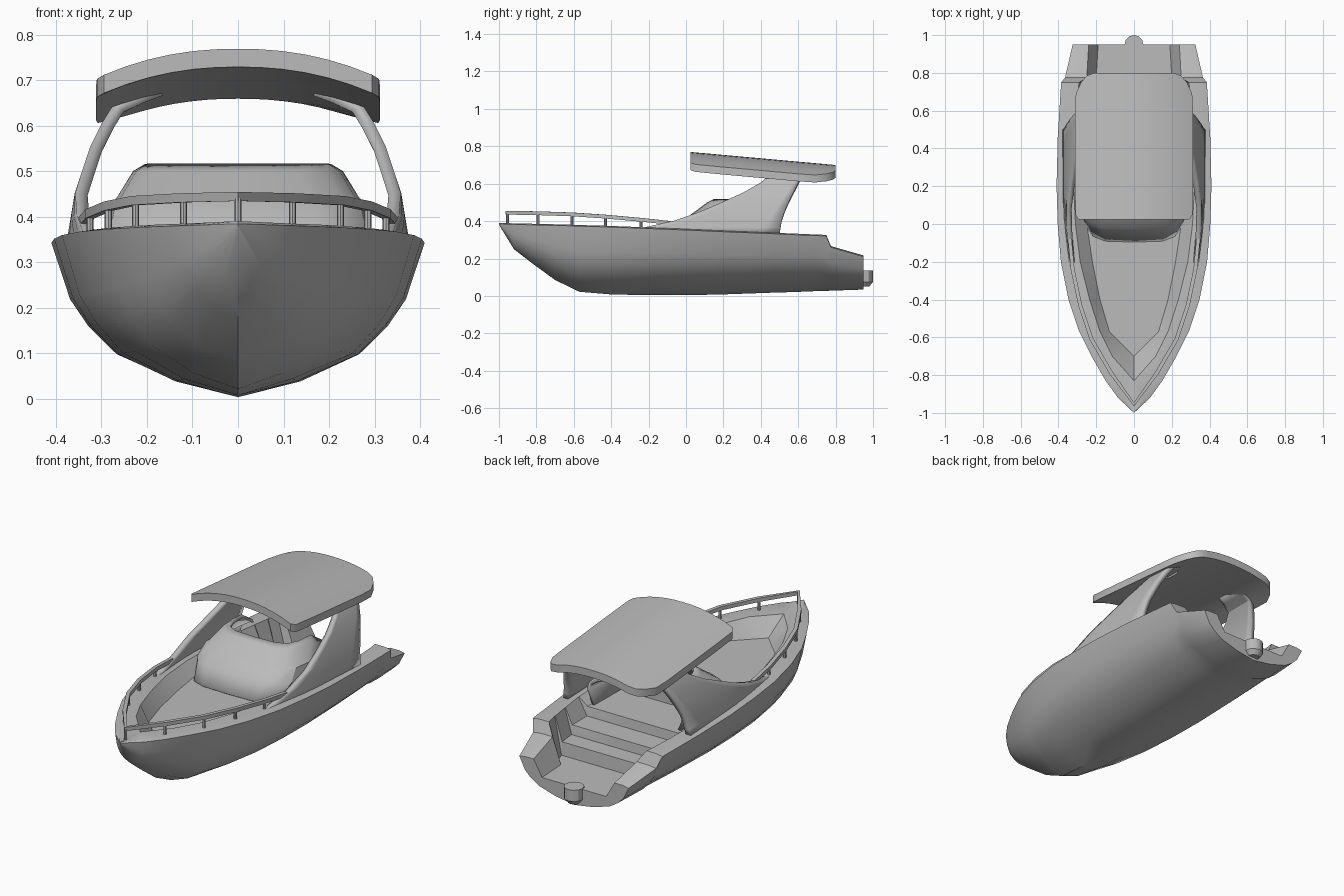
import bpy, bmesh, math
from mathutils import Vector

old = bpy.data.objects.get("Cube")
if old:
    bpy.data.objects.remove(old)

grey = bpy.data.materials.new("plain_grey")
grey.use_nodes = True
grey.diffuse_color = (0.5, 0.5, 0.5, 1)
grey.node_tree.nodes["Principled BSDF"].inputs["Base Color"].default_value = (0.5, 0.5, 0.5, 1)


def lerp_table(table, t):
    """Linear lookup in a list of (key, value) pairs."""
    for (a, va), (b, vb) in zip(table, table[1:]):
        if t <= b:
            return va + (vb - va) * max(0, (t - a) / (b - a))
    return table[-1][1]


def finish(name, bm, thickness=0, angle=30):
    bmesh.ops.remove_doubles(bm, verts=bm.verts, dist=0.0005)
    bmesh.ops.recalc_face_normals(bm, faces=bm.faces)
    mesh = bpy.data.meshes.new(name)
    bm.to_mesh(mesh)
    bm.free()
    mesh.materials.append(grey)
    obj = bpy.data.objects.new(name, mesh)
    bpy.context.collection.objects.link(obj)
    if thickness:
        mod = obj.modifiers.new("thickness", 'SOLIDIFY')
        mod.thickness = thickness
        mod.offset = 0
    bpy.ops.object.select_all(action='DESELECT')
    obj.select_set(True)
    bpy.context.view_layer.objects.active = obj
    bpy.ops.object.shade_smooth_by_angle(angle=math.radians(angle))
    return obj


def loft(name, rows, closed=False, caps=False, **kw):
    """Skin a list of equally long point rows."""
    bm = bmesh.new()
    grid = [[bm.verts.new(p) for p in row] for row in rows]
    n = len(rows[0])
    for a, b in zip(grid, grid[1:]):
        for i in range(n if closed else n - 1):
            j = (i + 1) % n
            bm.faces.new((a[i], a[j], b[j], b[i]))
    if caps:
        bm.faces.new(grid[0])
        bm.faces.new(grid[-1])
    return finish(name, bm, **kw)


def mirrored(half):
    """Extend a half outline that starts on the centre line to the other side."""
    return [Vector((-p[0], p[1], p[2])) for p in reversed(half[1:])] + [Vector(p) for p in half]


# Hull: y, half beam, sheer height, keel height, inner rim, floor half width, floor height
STATIONS = [
    (-1.0, 0.0, .385, .38, 0, 0, .385),
    (-.92, .085, .382, .25, 0, 0, .382),
    (-.83, .15, .38, .18, 0, 0, .38),
    (-.7, .225, .377, .085, .115, 0, .30),
    (-.57, .29, .373, .022, .18, .13, .30),
    (-.4, .347, .368, .008, .235, .18, .30),
    (-.2, .387, .36, .004, .285, .22, .30),
    (0, .404, .352, .004, .31, .25, .30),
    (.2, .41, .343, .008, .32, .27, .30),
    (.45, .404, .333, .017, .32, .27, .30),
    (.455, .404, .333, .017, .32, .27, .25),
    (.58, .396, .327, .021, .31, .27, .25),
    (.585, .396, .327, .021, .31, .27, .20),
    (.68, .39, .323, .025, .30, .26, .20),
    (.685, .39, .323, .025, .30, .26, .13),
    (.75, .385, .32, .027, .29, .24, .13),
    (.775, .365, .26, .028, .25, .20, .13),
    (.95, .325, .21, .034, .24, .19, .13),
]
SECTION = [(0, 0), (.34, .1), (.65, .27), (.8, .45), (.9, .63), (1, 1)]
rows = []
for y, w, top, keel, rim, floor_w, floor_z in STATIONS:
    half = [(w * u, y, keel + (top - keel) * v) for u, v in SECTION]
    lip = (w * .6 + rim * .4) if rim else w * .7
    half += [(lip, y, top + .006), (rim, y, top + .006 * (rim > 0)), (floor_w, y, floor_z)]
    rows.append(half + [(0, y, floor_z)] + [(-x, a, z) for x, a, z in reversed(half[1:])])
loft("hull", rows, closed=True, caps=True)

# Forward cabin: sloped front and windscreen wrapping round both sides
tiers = [(.30, -.09, .25), (.38, -.02, .28), (.43, .03, .27), (.435, .04, .262), (.495, .12, .225), (.51, .15, .2)]
rows = []
for z, front, w in tiers:
    half = [(0, front, z), (w * .6, front + .005, z), (w * .85, front + .03, z),
            (w * .97, front + .08, z), (w, front + .17, z), (w * 1.02, .42, z - max(0, z - .4) * .6)]
    rows.append(mirrored(half))
loft("windscreen", rows, thickness=.016)
half = [(0, .03, .40), (.2, .04, .40), (.25, .1, .40), (.26, .2, .40)]
ring = mirrored(half)
loft("dashboard", [[p - Vector((0, 0, .1)) for p in ring], ring], closed=True, caps=True)

# Side arms: wide swept panels curving inward to the canopy
FRONT = [(.345, -.36), (.365, -.22), (.40, -.06), (.45, .08), (.5, .2), (.55, .31), (.6, .4), (.64, .45), (.68, .48)]
REAR = [(.33, .5), (.42, .515), (.5, .55), (.58, .59), (.64, .62), (.68, .64)]
ACROSS = [(.33, .365), (.45, .345), (.57, .305), (.64, .262), (.665, .21), (.68, .17)]
LEVELS = [.33, .365, .4, .45, .5, .55, .6, .64, .665, .68]
for side, label in ((1, "left"), (-1, "right")):
    rows = []
    for z in LEVELS:
        a, b = lerp_table(FRONT, z), lerp_table(REAR, z)
        row = []
        for i in range(9):
            y = a + (b - a) * i / 8
            x = lerp_table(ACROSS, z) * (1 - .4 * max(0, .1 - y) ** 1.3)
            row.append((side * x, y, z))
        rows.append(row)
    loft(label + "_arm", rows, thickness=.028)

# Canopy: crowned slab, tapered at the ends and tilted down to the stern
rows = []
for y, w in [(.025, .295), (.05, .31), (.2, .312), (.4, .312), (.6, .312), (.69, .308), (.75, .28), (.785, .25), (.8, .21)]:
    upper, lower = [], []
    for i in range(13):
        x = w * (i / 6 - 1)
        z = .77 - .09 * (y - .02) - .065 * (abs(x) / .312) ** 2.2
        upper.append((x, y, z))
        lower.append((x, y, z - .04))
    rows.append(upper + lower[::-1])
loft("canopy", rows, closed=True, caps=True, angle=35)

# Bow rail: flat band on posts
RAIL = [(0, -.955, .455), (.12, -.79, .452), (.225, -.61, .446), (.285, -.43, .434), (.325, -.24, .417), (.34, -.08, .40)]
path = mirrored(RAIL)
rows = []
for i, p in enumerate(path):
    along = path[min(i + 1, len(path) - 1)] - path[max(i - 1, 0)]
    out = Vector((along.y, -along.x, 0)).normalized() * .01
    drop = Vector((0, 0, .02))
    rows.append([p + out, p - out, p - out - drop, p + out - drop])
loft("bow_rail", rows, closed=True, caps=True)
for i, p in enumerate(mirrored(RAIL[:-1])):
    bm = bmesh.new()
    bmesh.ops.create_cone(bm, cap_ends=True, segments=8, radius1=.008, radius2=.008, depth=.09)
    bmesh.ops.translate(bm, verts=bm.verts, vec=p - Vector((0, 0, .058)))
    finish("rail_post_%d" % (i + 1), bm)

# Outboard motor at the transom
rows = []
for z, r in [(.05, .03), (.075, .05), (.135, .05)]:
    rows.append([(r * math.cos(t * math.pi / 6), .95 + r * math.sin(t * math.pi / 6), z) for t in range(12)])
loft("outboard_motor", rows, closed=True, caps=True)
